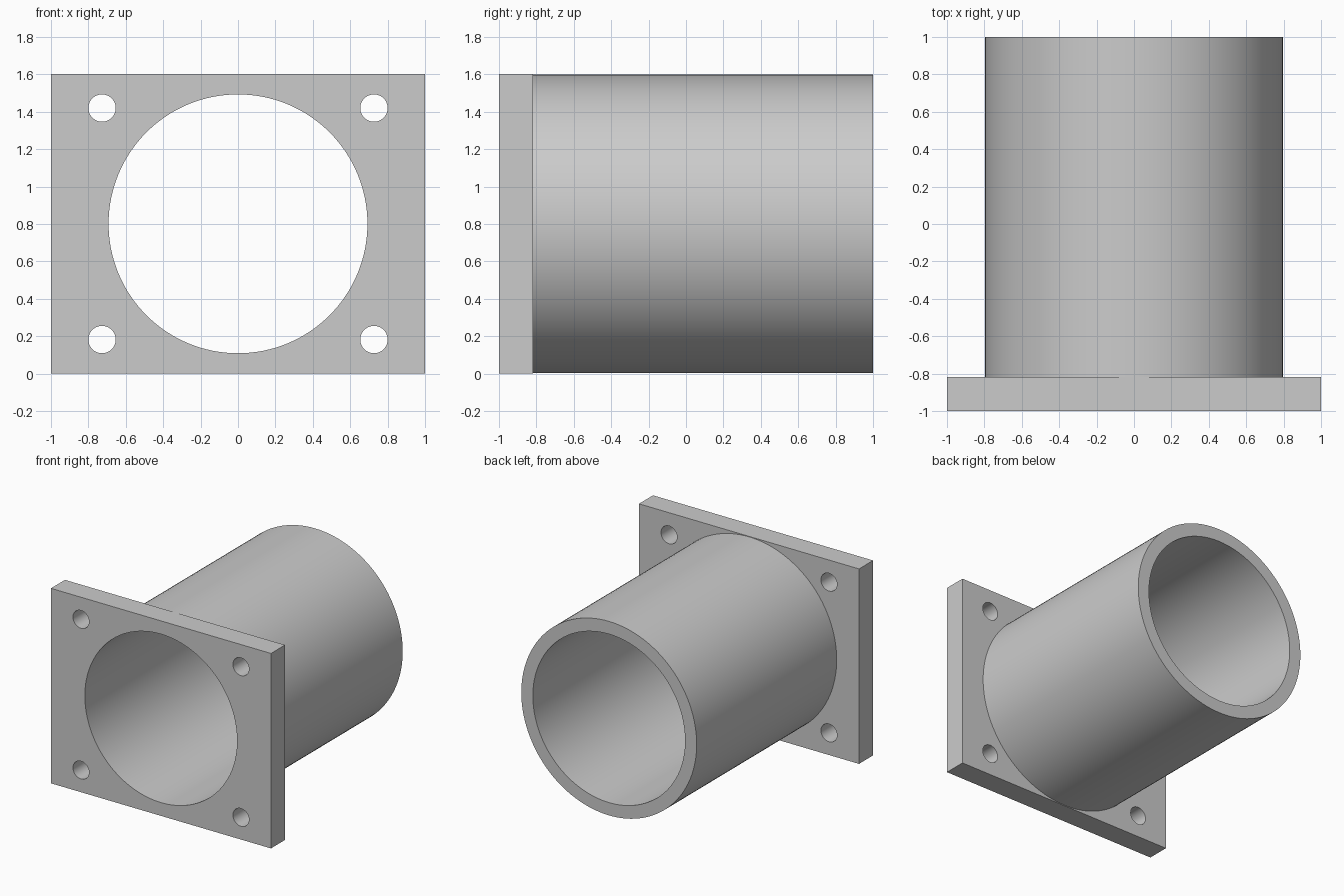
import bpy
import bmesh
import math
from mathutils import Matrix, Vector

if "Cube" in bpy.data.objects:
    bpy.data.objects.remove(bpy.data.objects["Cube"], do_unlink=True)

# Main dimensions
FRONT, BACK, PLATE_BACK = -1.0, 1.0, -0.818
HEIGHT = 1.602
MID = HEIGHT / 2
OUTER, BORE = 0.797, 0.692
BOLT_X, BOLT_Z, BOLT_R = 0.727, 0.619, 0.073
SEGMENTS = 128

grey = bpy.data.materials.new("plain grey")
grey.use_nodes = True
colour = (0.6, 0.6, 0.6, 1)
grey.diffuse_color = colour
grey.node_tree.nodes["Principled BSDF"].inputs["Base Color"].default_value = colour


def add_object(name, bm):
    bmesh.ops.recalc_face_normals(bm, faces=bm.faces)
    mesh = bpy.data.meshes.new(name)
    bm.to_mesh(mesh)
    bm.free()
    mesh.materials.append(grey)
    obj = bpy.data.objects.new(name, mesh)
    bpy.context.collection.objects.link(obj)
    return obj


def select(obj):
    bpy.ops.object.select_all(action="DESELECT")
    obj.select_set(True)
    bpy.context.view_layer.objects.active = obj


def add_cutter(bm, x, z, radius, segments):
    place = Matrix.Translation((x, FRONT, z)) @ Matrix.Rotation(math.pi / 2, 4, "X")
    bmesh.ops.create_cone(bm, cap_ends=True, segments=segments, radius1=radius,
                          radius2=radius, depth=1, matrix=place)


# Flange plate
bm = bmesh.new()
bmesh.ops.create_cube(bm, size=1)
bmesh.ops.scale(bm, vec=(2, PLATE_BACK - FRONT, HEIGHT), verts=bm.verts)
bmesh.ops.translate(bm, vec=(0, (FRONT + PLATE_BACK) / 2, MID), verts=bm.verts)
plate = add_object("flange_plate", bm)

# Bore and four bolt holes cut through the plate
bm = bmesh.new()
add_cutter(bm, 0, MID, BORE, SEGMENTS)
for sx in (-1, 1):
    for sz in (-1, 1):
        add_cutter(bm, sx * BOLT_X, MID + sz * BOLT_Z, BOLT_R, 48)
cutter = add_object("hole_cutter", bm)
cutter.hide_render = True
holes = plate.modifiers.new("holes", "BOOLEAN")
holes.operation = "DIFFERENCE"
holes.solver = "EXACT"
holes.object = cutter
select(plate)
bpy.ops.object.modifier_apply(modifier=holes.name)
bpy.data.objects.remove(cutter, do_unlink=True)

# Tube wall, lathed about the bore axis and open where it meets the plate
bm = bmesh.new()
profile = [(OUTER, PLATE_BACK), (OUTER, BACK), (BORE, BACK), (BORE, PLATE_BACK)]
verts = [bm.verts.new((r, y, MID)) for r, y in profile]
edges = [bm.edges.new(pair) for pair in zip(verts, verts[1:])]
bmesh.ops.spin(bm, geom=verts + edges, cent=Vector((0, 0, MID)), axis=(0, 1, 0),
               angle=math.tau, steps=SEGMENTS, use_merge=True)
bmesh.ops.remove_doubles(bm, verts=bm.verts, dist=0.0001)
tube = add_object("tube", bm)

for obj in (plate, tube):
    select(obj)
    bpy.ops.object.shade_smooth_by_angle(angle=math.radians(30))
